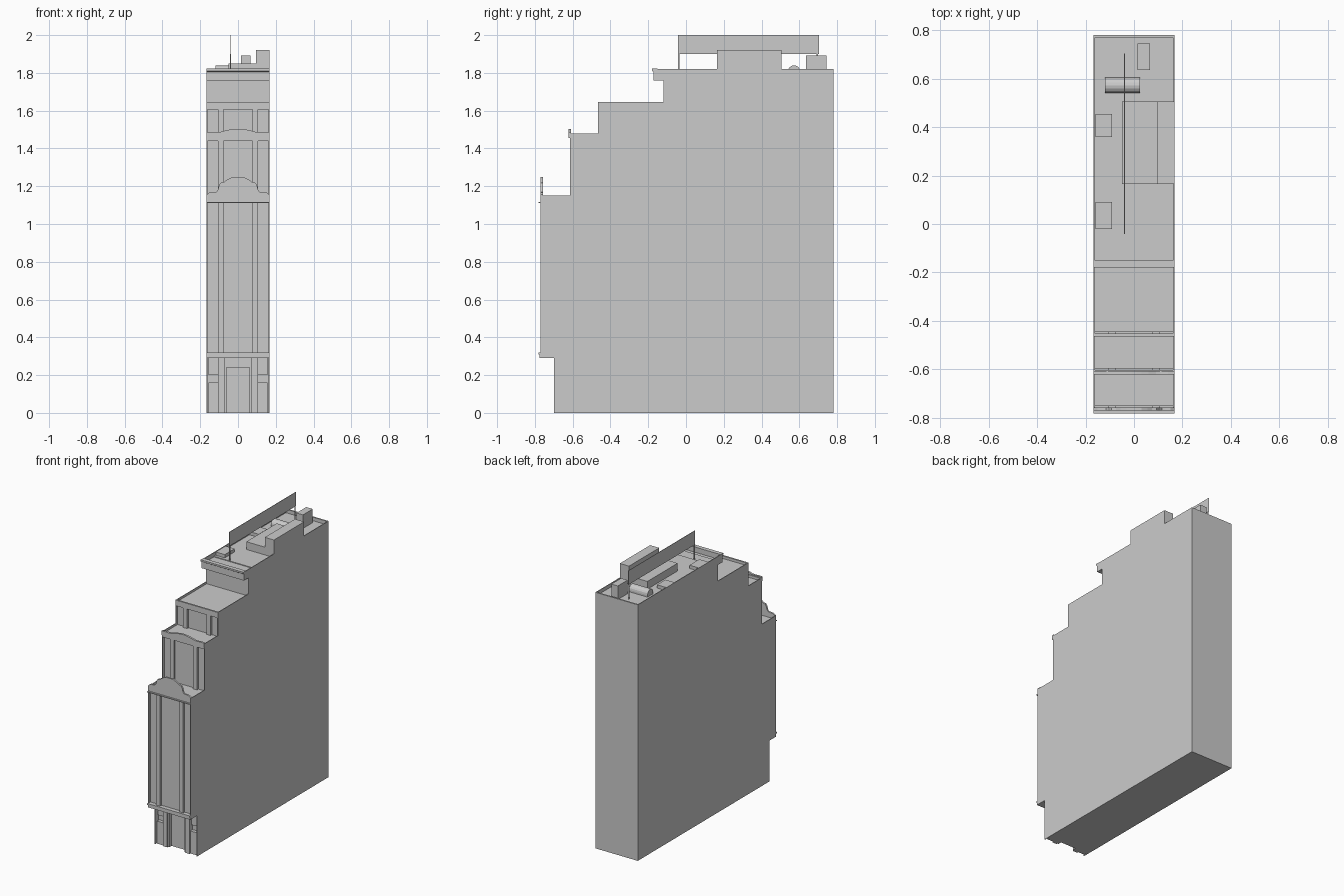
import bpy, bmesh, math

HW = 0.167    # half width of the building
FIN = 0.005   # thickness of the party walls


def finish(name, bm):
    bmesh.ops.remove_doubles(bm, verts=bm.verts, dist=1e-6)
    bmesh.ops.recalc_face_normals(bm, faces=bm.faces)
    me = bpy.data.meshes.new(name)
    bm.to_mesh(me)
    bm.free()
    ob = bpy.data.objects.new(name, me)
    bpy.context.collection.objects.link(ob)
    return ob


def prism(name, pts, axis, a, b):
    """Extrude a profile: axis 'x' takes (y, z) points, axis 'y' takes (x, z)."""
    bm = bmesh.new()
    place = (lambda p, t: (t, p[0], p[1])) if axis == 'x' else (lambda p, t: (p[0], t, p[1]))
    f = bm.faces.new([bm.verts.new(place(p, a)) for p in pts])
    ext = bmesh.ops.extrude_face_region(bm, geom=[f])
    d = (b - a, 0, 0) if axis == 'x' else (0, b - a, 0)
    bmesh.ops.translate(bm, vec=d, verts=[v for v in ext['geom'] if isinstance(v, bmesh.types.BMVert)])
    return finish(name, bm)


def box(name, x0, x1, y0, y1, z0, z1):
    return prism(name, [(y0, z0), (y1, z0), (y1, z1), (y0, z1)], 'x', x0, x1)


def pair(name, x0, x1, *rest):
    box(name + "_right", x0, x1, *rest)
    box(name + "_left", -x1, -x0, *rest)


# Party walls carry the full stepped side silhouette
wall = [(-0.70, 0), (0.78, 0), (0.78, 1.82), (-0.12, 1.82), (-0.12, 1.645), (-0.465, 1.645),
        (-0.465, 1.48), (-0.615, 1.48), (-0.615, 1.15), (-0.77, 1.15), (-0.77, 0.29), (-0.70, 0.29)]
prism("party_wall_right", wall, 'x', HW - FIN, HW)
prism("party_wall_left", wall, 'x', -HW, FIN - HW)

# Core between the walls, set back behind the facade planes
IN = HW - FIN
core = [(-0.66, 0), (0.78, 0), (0.78, 1.79), (-0.12, 1.79), (-0.12, 1.63), (-0.447, 1.63),
        (-0.447, 1.465), (-0.597, 1.465), (-0.597, 1.135), (-0.752, 1.135), (-0.752, 0.29), (-0.66, 0.29)]
prism("core", core, 'x', -IN, IN)

# Facade tiers: piers and top band over recessed panels
for i, (y, z0, zp, z1) in enumerate([(-0.77, 0.32, 1.11, 1.15), (-0.615, 1.135, 1.44, 1.48),
                                     (-0.465, 1.465, 1.605, 1.645)]):
    n = "tier%d_" % (i + 1)
    pair(n + "pier", 0.076, 0.107, y + 0.002, y + 0.018, z0, zp)
    box(n + "band", -IN, IN, y, y + 0.012, zp, z1)

# Ledges of the main tier
box("lower_ledge", -HW, HW, -0.775, -0.752, 0.29, 0.32)
box("lower_ledge_lip", -HW, HW, -0.782, -0.775, 0.31, 0.32)
box("upper_ledge", -HW, HW, -0.782, -0.77, 1.11, 1.116)


# Curved parapets
def parapet(name, half, base, y0, y1):
    pts = [(x, z) for x, z in half] + [(-x, z) for x, z in reversed(half) if x > 0]
    prism(name, [(-HW, base)] + [(-x, z) for x, z in half] +
          [(x, z) for x, z in reversed(half) if x > 0] + [(HW, base)], 'y', y0, y1)


gable = [(HW, 1.155), (0.15, 1.167), (0.13, 1.168), (0.115, 1.17), (0.107, 1.18), (0.10, 1.205),
         (0.092, 1.218), (0.075, 1.222), (0.055, 1.236), (0.03, 1.249), (0, 1.255)]
parapet("gable_parapet", [p for p in gable if p[0] > 0], 1.15, -0.77, -0.758)
wave = [(HW, 1.486), (0.14, 1.488), (0.11, 1.486), (0.09, 1.488), (0.06, 1.497), (0.03, 1.502), (0.01, 1.504)]
parapet("wave_parapet", wave, 1.455, -0.622, -0.608)

# Ground floor: pilasters, panels and framed doorway
pair("corner_pier", 0.105, 0.157, -0.685, -0.66, 0, 0.16)
pair("upper_panel", 0.105, 0.157, -0.675, -0.66, 0.2, 0.29)
pair("door_pilaster", 0.07, 0.105, -0.695, -0.66, 0, 0.29)
pair("door_frame", 0.06, 0.07, -0.685, -0.66, 0, 0.25)
box("door_lintel", -0.06, 0.06, -0.685, -0.66, 0.24, 0.25)
box("door_header", -0.07, 0.07, -0.68, -0.66, 0.25, 0.29)

# Top cornice and roof parapet
prism("top_cornice", [(-0.12, 1.76), (-0.172, 1.76), (-0.172, 1.805), (-0.18, 1.81), (-0.18, 1.822),
                      (-0.15, 1.822), (-0.15, 1.785), (-0.12, 1.785)], 'x', -HW, HW)
box("back_parapet", -IN, IN, 0.77, 0.78, 1.79, 1.82)
pair("cornice_return", IN, HW, -0.15, -0.12, 1.76, 1.82)
box("roof_slab", -IN, IN, -0.04, 0.77, 1.79, 1.795)

# Rooftop equipment
box("tall_bulkhead", 0.095, HW, 0.165, 0.505, 1.795, 1.92)
box("low_bulkhead", -0.05, 0.095, 0.165, 0.505, 1.795, 1.85)
box("chimney", 0.015, 0.066, 0.635, 0.745, 1.795, 1.892)
box("front_skylight", -0.16, -0.09, -0.02, 0.09, 1.795, 1.818)
box("back_skylight", -0.16, -0.09, 0.36, 0.455, 1.795, 1.818)
arc = [(0.572 + 0.032 * math.cos(math.pi * k / 8), 1.808 + 0.032 * math.sin(math.pi * k / 8)) for k in range(9)]
prism("barrel_vent", [(0.54, 1.795), (0.604, 1.795)] + arc, 'x', -0.12, 0.025)

# Roof sign: blank board on two posts
box("sign_board", -0.041, -0.038, -0.042, 0.705, 1.90, 2.0)
for y in (-0.042, 0.692):
    box("sign_post", -0.042, -0.037, y, y + 0.008, 1.79, 1.90)
